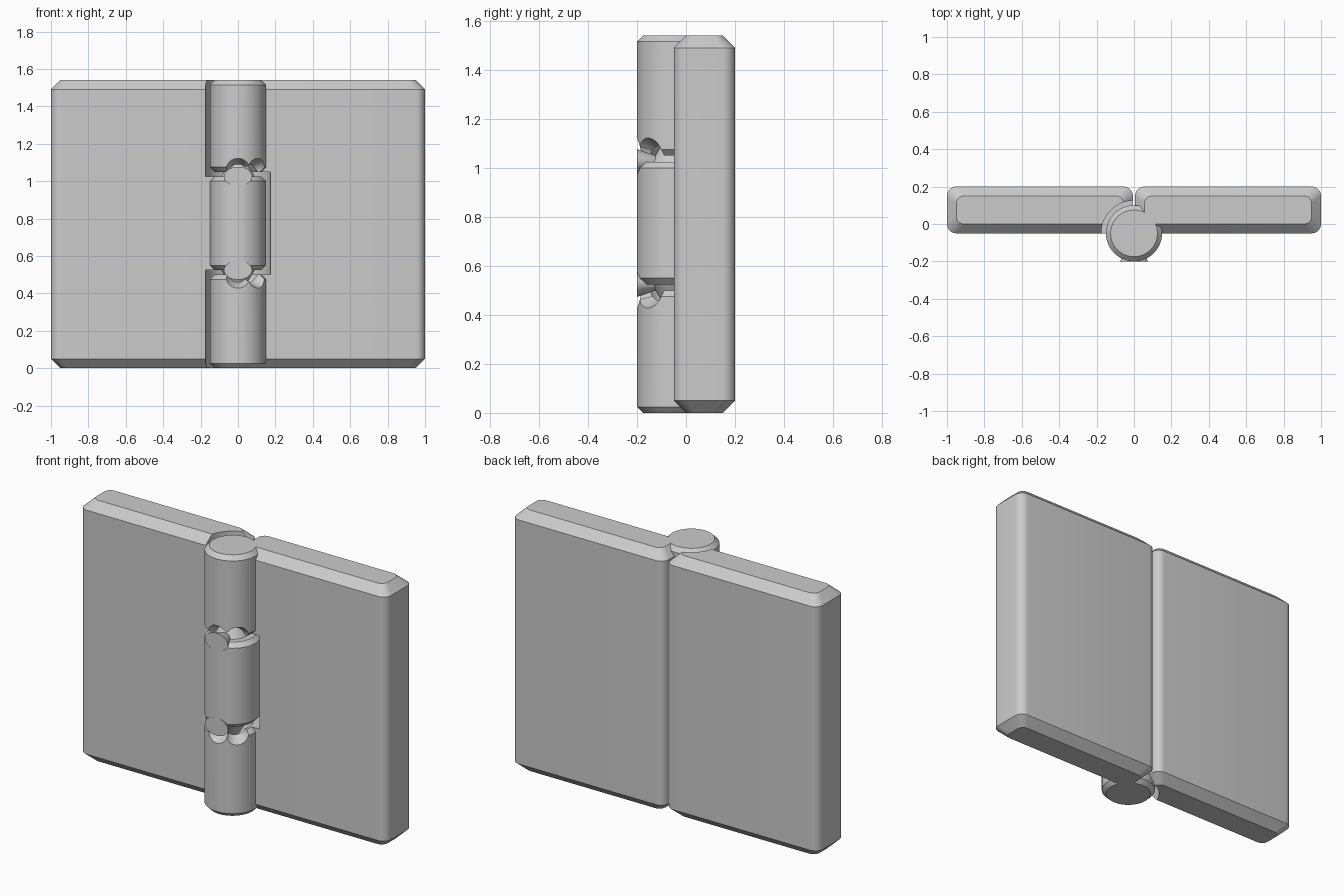
import bpy, bmesh
from math import sin, cos, pi, radians
from mathutils import Vector, Matrix

if "Cube" in bpy.data.objects:
    bpy.data.objects.remove(bpy.data.objects["Cube"])

H, AXIS_Y, R, GAP = 1.54, -0.05, 0.15, 0.025


def loft(name, rings):
    """Closed solid through a list of equally sized point rings."""
    bm = bmesh.new()
    vs = [[bm.verts.new(p) for p in ring] for ring in rings]
    n = len(vs[0])
    for a, b in zip(vs, vs[1:]):
        for i in range(n):
            j = (i + 1) % n
            bm.faces.new((a[i], a[j], b[j], b[i]))
    bm.faces.new(vs[0])
    bm.faces.new(vs[-1])
    bmesh.ops.recalc_face_normals(bm, faces=bm.faces)
    me = bpy.data.meshes.new(name)
    bm.to_mesh(me)
    bm.free()
    ob = bpy.data.objects.new(name, me)
    bpy.context.collection.objects.link(ob)
    return ob


def turned(name, profile, n=72):
    """Lathe (radius, z) pairs about the hinge axis."""
    return loft(name, [[(r * cos(2 * pi * i / n), AXIS_Y + r * sin(2 * pi * i / n), z)
                        for i in range(n)] for r, z in profile])


def barrel(name, z0, z1, c=0.025):
    return turned(name, [(R - c, z0), (R, z0 + c), (R, z1 - c), (R - c, z1)])


def radial_cone(name, z, angle, d0, d1, slope_x, slope_z, n=40):
    """Cone lying flat, tip at the hinge axis, pointing outwards; angle 0 is the front."""
    rot = Matrix.Rotation(angle, 3, 'Z')
    centre = Vector((0, AXIS_Y, z))
    return loft(name, [[centre + rot @ Vector((d * slope_x * cos(2 * pi * i / n), -d,
                                               d * slope_z * sin(2 * pi * i / n)))
                        for i in range(n)] for d in (d0, d1)])


def rounded_rect(x0, x1, y0, y1, r, z, n=8):
    pts = []
    for k, (cx, cy) in enumerate(((x1 - r, y1 - r), (x0 + r, y1 - r),
                                  (x0 + r, y0 + r), (x1 - r, y0 + r))):
        for i in range(n + 1):
            a = pi / 2 * (k + i / n)
            pts.append((cx + r * cos(a), cy + r * sin(a), z))
    return pts


def leaf(name, x0, x1):
    c = 0.05
    return loft(name, [rounded_rect(x0 + i, x1 - i, -0.05 + i, 0.2 - i, r, z)
                       for i, r, z in ((c, 0.04, 0), (0, 0.05, c),
                                       (0, 0.05, H - c), (c, 0.04, H))])


def combine(ob, op, *others):
    for o in others:
        m = ob.modifiers.new(op, 'BOOLEAN')
        m.operation, m.solver, m.object = op, 'EXACT', o
        dg = bpy.context.evaluated_depsgraph_get()
        dg.update()
        me = bpy.data.meshes.new_from_object(ob.evaluated_get(dg))
        ob.modifiers.clear()
        ob.data = me
        bpy.data.objects.remove(o)


def clearance(z0, z1):
    return turned("clearance", [(R + GAP, z0), (R + GAP, z1)])


# Left leaf with the middle knuckle, its conical pins and detent bumps
left = leaf("left_leaf", -1, -0.006)
combine(left, 'DIFFERENCE', clearance(-0.1, 0.525), clearance(1.025, H + 0.1))
combine(left, 'UNION', barrel("middle_knuckle", 0.525, 1.025))
for z, s in ((0.525, -1), (1.025, 1)):
    combine(left, 'UNION',
            turned("pin", [(0.1, z - s * 0.03), (0.09, z), (0.03, z + s * 0.1)]),
            radial_cone("bump", z, 0, 0.03, 0.1505, 0.5, 0.345))

# Right leaf with the outer knuckles, their sockets and detent notches
right = leaf("right_leaf", 0.006, 1)
combine(right, 'DIFFERENCE', clearance(0.5, 1.05))
combine(right, 'UNION', barrel("lower_knuckle", 0, 0.5),
        barrel("upper_knuckle", 1.05, H))
for z, s in ((0.5, -1), (1.05, 1)):
    combine(right, 'DIFFERENCE',
            turned("socket", [(0.125, z - s * 0.02), (0.11, z), (0.04, z + s * 0.11)]),
            radial_cone("front_notch", z, 0, 0.02, 0.2, 0.5, 0.48),
            radial_cone("side_notch", z, radians(45), 0.02, 0.2, 0.5, 0.48))

for ob in (left, right):
    bpy.ops.object.select_all(action='DESELECT')
    ob.select_set(True)
    bpy.context.view_layer.objects.active = ob
    bpy.ops.object.shade_smooth_by_angle(angle=radians(25))
